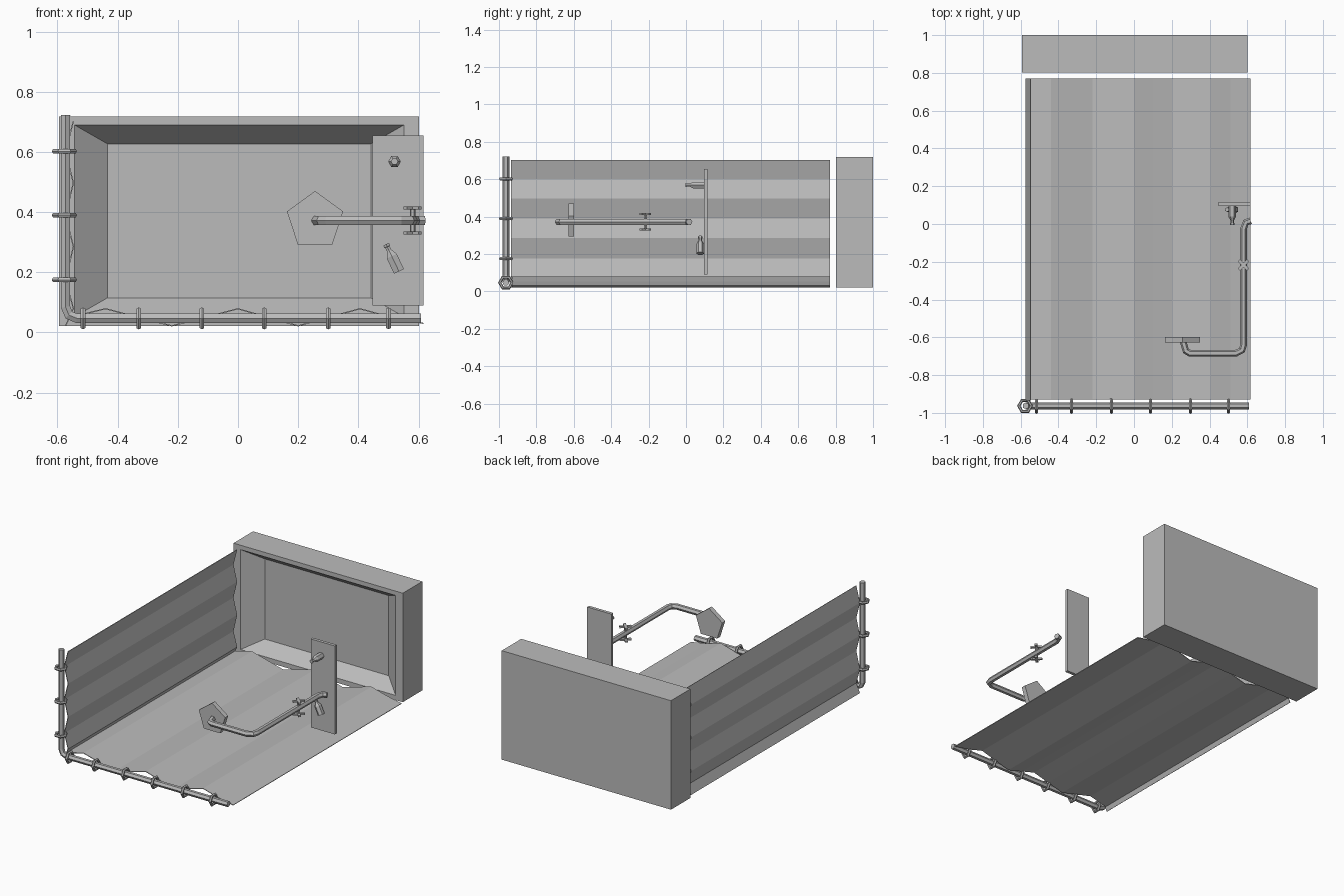
import bpy, bmesh, math
from mathutils import Matrix, Vector

if "Cube" in bpy.data.objects:
    bpy.data.objects.remove(bpy.data.objects["Cube"])

grey = bpy.data.materials.new("plain grey")
grey.diffuse_color = (0.5, 0.5, 0.5, 1)
grey.use_nodes = True
grey.node_tree.nodes["Principled BSDF"].inputs["Base Color"].default_value = grey.diffuse_color


def add(name, bm):
    bmesh.ops.recalc_face_normals(bm, faces=bm.faces)
    me = bpy.data.meshes.new(name)
    bm.to_mesh(me)
    bm.free()
    ob = bpy.data.objects.new(name, me)
    bpy.context.collection.objects.link(ob)
    me.materials.append(grey)
    return ob


def box(name, lo, hi):
    bm = bmesh.new()
    lo, hi = Vector(lo), Vector(hi)
    size = Matrix.Diagonal((*(hi - lo), 1))
    bmesh.ops.create_cube(bm, size=1, matrix=Matrix.Translation((lo + hi) / 2) @ size)
    return add(name, bm)


def tube(name, pts, radius):
    cu = bpy.data.curves.new(name, 'CURVE')
    cu.dimensions = '3D'
    cu.bevel_depth = radius
    cu.bevel_resolution = 1
    cu.use_fill_caps = True
    sp = cu.splines.new('POLY')
    sp.use_smooth = False
    sp.points.add(len(pts) - 1)
    for p, co in zip(sp.points, pts):
        p.co = (*co, 1)
    ob = bpy.data.objects.new(name, cu)
    bpy.context.collection.objects.link(ob)
    cu.materials.append(grey)
    return ob


def lathe(name, profile, start, axis, sides):
    """Stack of rings (distance, radius) along an axis, capped at both ends."""
    bm = bmesh.new()
    m = Matrix.Translation(start) @ Vector(axis).to_track_quat('Z', 'Y').to_matrix().to_4x4()
    rings = []
    for d, r in profile:
        rings.append([bm.verts.new(m @ Vector((r * math.cos(a), r * math.sin(a), d)))
                      for a in (math.tau * i / sides for i in range(sides))])
    for a, b in zip(rings, rings[1:]):
        for i in range(sides):
            j = (i + 1) % sides
            bm.faces.new((a[i], a[j], b[j], b[i]))
    bm.faces.new(rings[0])
    bm.faces.new(rings[-1])
    return add(name, bm)


def curtain(name, profile, y0, y1):
    """Pleated sheet: an x-z profile swept along y."""
    bm = bmesh.new()
    rows = [[bm.verts.new((x, y, z)) for x, z in profile] for y in (y0, y1)]
    for i in range(len(profile) - 1):
        bm.faces.new((rows[0][i], rows[0][i + 1], rows[1][i + 1], rows[1][i]))
    ob = add(name, bm)
    mod = ob.modifiers.new("thickness", 'SOLIDIFY')
    mod.thickness = 0.004
    mod.offset = 0


def ring(name, centre, axis):
    """Curtain ring: low-poly torus around an axis."""
    bm = bmesh.new()
    m = Matrix.Translation(centre) @ Vector(axis).to_track_quat('Z', 'Y').to_matrix().to_4x4()
    n, k, big, small = 6, 6, 0.033, 0.009
    loops = []
    for i in range(n):
        a = math.tau * i / n
        loops.append([])
        for j in range(k):
            b = math.tau * j / k
            r = big + small * math.cos(b)
            loops[-1].append(bm.verts.new(
                m @ Vector((r * math.cos(a), r * math.sin(a), small * math.sin(b)))))
    for i in range(n):
        for j in range(k):
            p, q = loops[i], loops[(i + 1) % n]
            bm.faces.new((p[j], q[j], q[(j + 1) % k], p[(j + 1) % k]))
    add(name, bm)


# Tray: box with a rimmed, tapering recess in its front face
tray = box("tray", (-0.594, 0.803, 0.022), (0.602, 1.0, 0.718))
bm = bmesh.new()
bm.from_mesh(tray.data)
front = min(bm.faces, key=lambda f: f.calc_center_median().y)
cx, cz = 0.004, 0.371
for hx, hz, y in ((0.548, 0.319, 0.803), (0.438, 0.256, 0.89)):
    new = bmesh.ops.extrude_discrete_faces(bm, faces=[front])
    front = new["faces"][0]
    for v in front.verts:
        v.co = (cx + math.copysign(hx, v.co.x - cx), y, cz + math.copysign(hz, v.co.z - cz))
bm.to_mesh(tray.data)
bm.free()

# Curtains
wave = [0.05, 0.079, 0.05, 0.022]
xs = [-0.56, -0.44, -0.33, -0.22, -0.11, 0, 0.1, 0.2, 0.3, 0.405, 0.51]
heights = [wave[i % 4] for i in range(len(xs))]
curtain("wide_curtain", list(zip(xs, heights)) + [(0.617, 0.03)], -0.93, 0.77)
zs = [0.022, 0.08, 0.175, 0.285, 0.39, 0.497, 0.6, 0.702]
curtain("side_curtain", [(-0.573 if i % 2 == 0 else -0.547, z) for i, z in enumerate(zs)],
        -0.935, 0.77)

# Curtain rod with a rounded corner, and its rings
ry, rz, rx = -0.963, 0.047, -0.573
tube("curtain_rod", [(0.608, ry, rz), (-0.535, ry, rz), (-0.562, ry, rz + 0.011),
                     (rx, ry, rz + 0.038), (rx, ry, 0.722)], 0.018)
for x in (-0.515, -0.33, -0.12, 0.087, 0.30, 0.50):
    ring("curtain_ring", (x, ry, rz), (1, 0, 0))
for z in (0.175, 0.39, 0.602):
    ring("curtain_ring", (rx - 0.004, ry, z), (0, 0, 1))

# Shelf with two bottles
box("shelf", (0.447, 0.096, 0.09), (0.617, 0.116, 0.655))
bottle = [(0, 0.021), (0.056, 0.021), (0.077, 0.009), (0.09, 0.009), (0.091, 0.012), (0.1, 0.012)]
lathe("standing_bottle", bottle, (0.52, 0.096, 0.568), (0, -1, 0), 6)
lathe("lying_bottle", bottle, (0.535, 0.076, 0.203), (-0.43, 0, 0.9), 6)

# Shower arm, spray head and tap handles
pz = 0.372
tube("shower_arm", [(0.618, 0.017, pz), (0.592, 0.008, pz), (0.58, -0.025, pz),
                    (0.58, -0.64, pz), (0.572, -0.668, pz), (0.54, -0.684, pz),
                    (0.295, -0.684, pz), (0.275, -0.672, pz), (0.258, -0.615, pz)], 0.018)
bm = bmesh.new()
r = 0.098
pent = [bm.verts.new((0.256 + r * math.sin(math.tau * i / 5), -0.628,
                      pz + r * math.cos(math.tau * i / 5))) for i in range(5)]
face = bm.faces.new(pent)
ext = bmesh.ops.extrude_face_region(bm, geom=[face], use_keep_orig=True)
for v in ext["geom"]:
    if isinstance(v, bmesh.types.BMVert):
        v.co.y += 0.03
add("spray_head", bm)

tx, ty = 0.58, -0.217
lathe("tap_spindle", [(0, 0.009), (0.08, 0.009)], (tx, ty, pz - 0.04), (0, 0, 1), 6)
for z in (pz - 0.041, pz + 0.041):
    for ang in (45, 135):
        bar = box("tap_handle", (-0.035, -0.008, -0.005), (0.035, 0.008, 0.005))
        bar.location = (tx, ty, z)
        bar.rotation_euler.z = math.radians(ang)
